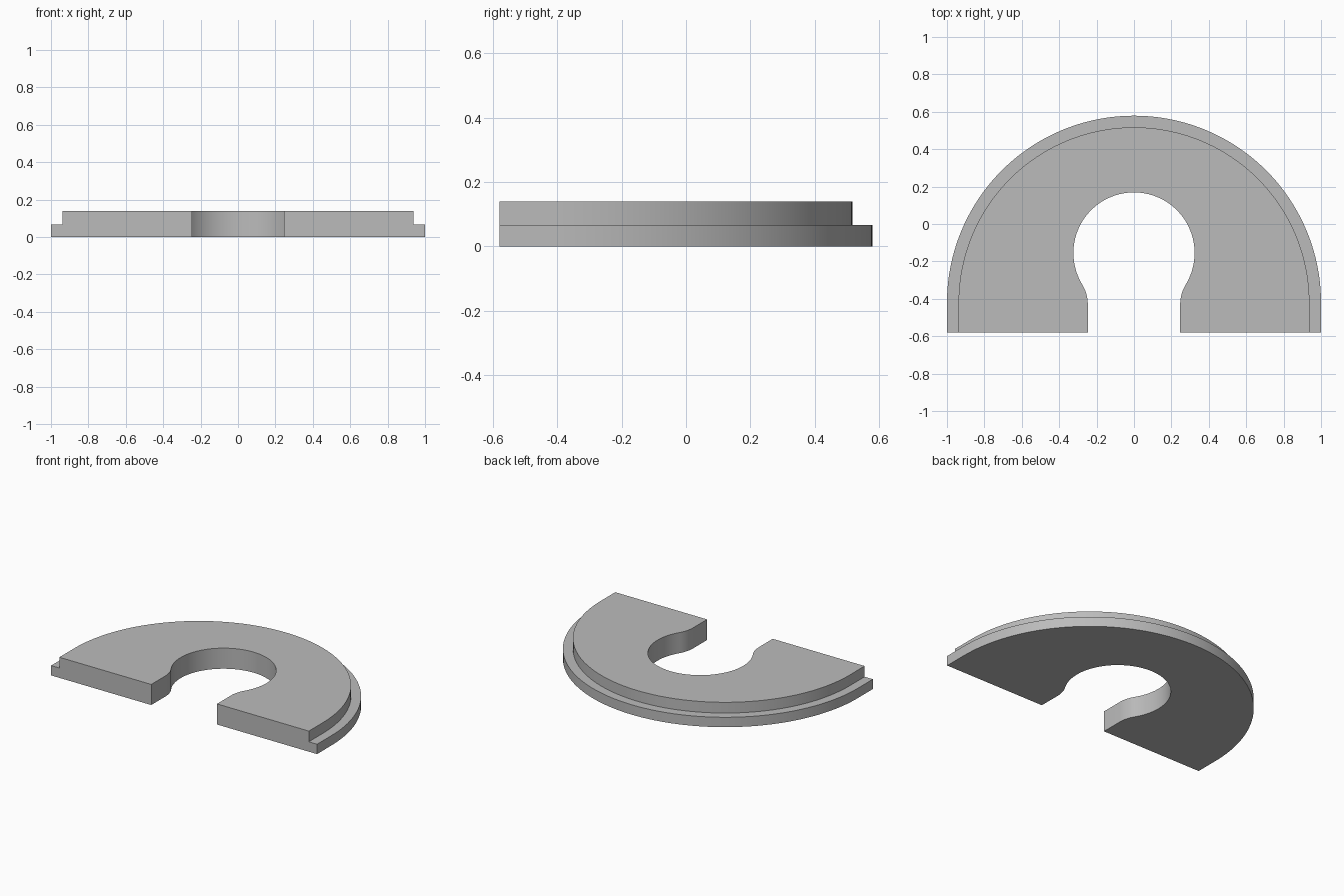
import bpy, bmesh
from math import sin, cos, pi, atan2, radians

if "Cube" in bpy.data.objects:
    bpy.data.objects.remove(bpy.data.objects["Cube"], do_unlink=True)

FRONT, RIM_Y = -0.579, -0.421        # flat front edge, centre of the outer arc
STEP_Z, TOP_Z = 0.067, 0.14
HOLE_Y, HOLE_R = -0.155, 0.324
SLOT, FILLET_Y = 0.247, -0.43


def arc(cx, cy, r, a, b, n):
    return [(cx + r * cos(a + (b - a) * i / n), cy + r * sin(a + (b - a) * i / n))
            for i in range(n + 1)]


def arch(r):
    """Half circle with short straight legs, running from right to left."""
    return [(r, FRONT)] + arc(0, RIM_Y, r, 0, pi, 80) + [(-r, FRONT)]


def keyhole():
    """Round hole blending through fillets into a straight slot."""
    dy = HOLE_Y - FILLET_Y
    fr = (SLOT ** 2 + dy ** 2 - HOLE_R ** 2) / (2 * (HOLE_R - SLOT))
    a = atan2(-dy, SLOT + fr)
    side = [(SLOT, FRONT)] + arc(SLOT + fr, FILLET_Y, fr, pi, pi + a, 12)
    bore = arc(0, HOLE_Y, HOLE_R, a, pi - a, 64)
    return side + bore[1:-1] + [(-x, y) for x, y in reversed(side)]


bm = bmesh.new()


def row(points, z):
    return [bm.verts.new((x, y, z)) for x, y in points]


def bridge(a, b):
    for i in range(len(a) - 1):
        bm.faces.new((a[i], a[i + 1], b[i + 1], b[i]))


# Stepped outer wall
outer = [row(arch(1.0), 0), row(arch(1.0), STEP_Z),
         row(arch(0.938), STEP_Z), row(arch(0.938), TOP_Z)]
for low, high in zip(outer, outer[1:]):
    bridge(low, high)

# Keyhole wall
hole_low, hole_top = row(keyhole(), 0), row(keyhole(), TOP_Z)
bridge(hole_top, hole_low)

# Flat bottom, top and front end faces
bm.faces.new(outer[0] + hole_low[::-1])
bm.faces.new(outer[3] + hole_top[::-1])
for end in (0, -1):
    bm.faces.new([r[end] for r in outer] + [hole_top[end], hole_low[end]])
bmesh.ops.recalc_face_normals(bm, faces=bm.faces)

mesh = bpy.data.meshes.new("stepped_slotted_plate")
bm.to_mesh(mesh)
bm.free()
plate = bpy.data.objects.new("stepped_slotted_plate", mesh)
bpy.context.collection.objects.link(plate)

# Plain grey finish
grey = bpy.data.materials.new("light_grey")
grey.use_nodes = True
colour = (0.5, 0.5, 0.5, 1)
grey.diffuse_color = colour
grey.node_tree.nodes["Principled BSDF"].inputs["Base Color"].default_value = colour
mesh.materials.append(grey)

bpy.context.view_layer.objects.active = plate
plate.select_set(True)
bpy.ops.object.shade_smooth_by_angle(angle=radians(30))
